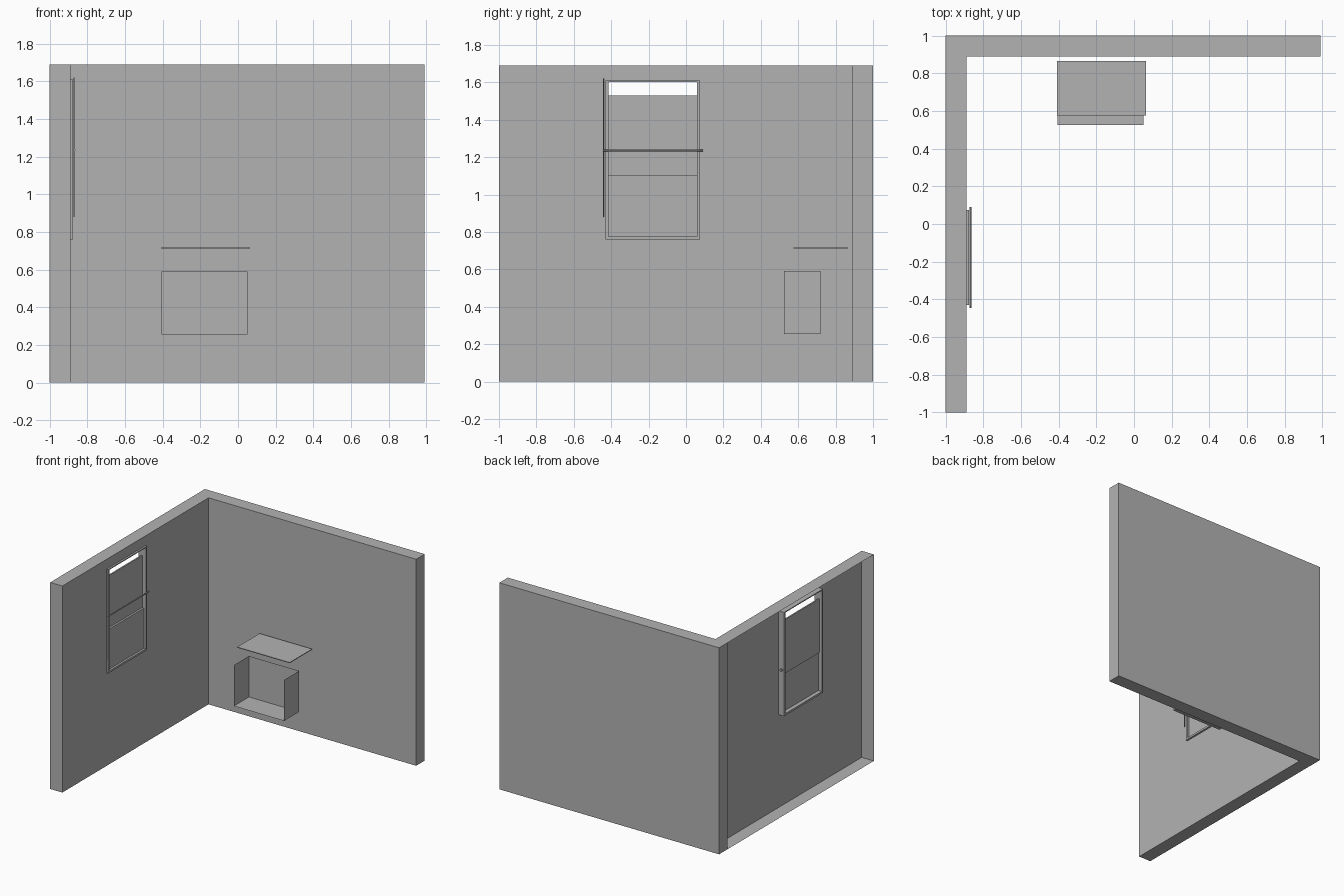
import bpy
import bmesh
from mathutils import Vector

default = bpy.data.objects.get("Cube")
if default:
    bpy.data.objects.remove(default, do_unlink=True)

grey = bpy.data.materials.new("plain grey")
grey.use_nodes = True
COLOUR = (0.45, 0.45, 0.45, 1)
grey.diffuse_color = COLOUR
grey.node_tree.nodes["Principled BSDF"].inputs["Base Color"].default_value = COLOUR


def finish(name, bm):
    mesh = bpy.data.meshes.new(name)
    bm.to_mesh(mesh)
    bm.free()
    mesh.materials.append(grey)
    obj = bpy.data.objects.new(name, mesh)
    bpy.context.collection.objects.link(obj)
    return obj


def box_mesh(x, y, z):
    """Box between the given (low, high) limits on each axis."""
    bm = bmesh.new()
    bmesh.ops.create_cube(bm, size=1)
    for v in bm.verts:
        v.co = Vector([sum(r) / 2 + c * (r[1] - r[0]) for c, r in zip(v.co, (x, y, z))])
    return bm


def box(name, x, y, z):
    return finish(name, box_mesh(x, y, z))


def drop_faces(bm, rule):
    bm.normal_update()
    faces = [f for f in bm.faces if rule(f)]
    bmesh.ops.delete(bm, geom=faces, context='FACES')


def rod(name, start, end, radius):
    a, b = Vector(start), Vector(end)
    bm = bmesh.new()
    bmesh.ops.create_cone(bm, cap_ends=True, segments=8, radius1=radius,
                          radius2=radius, depth=(b - a).length)
    obj = finish(name, bm)
    obj.location = (a + b) / 2
    obj.rotation_euler = (b - a).to_track_quat('Z', 'Y').to_euler()


TOP = 1.69
INNER = -0.89          # room side of the window wall
WY = (-0.43, 0.075)    # window opening
WZ = (0.76, 1.61)
RIM = 0.016

# Back wall
box("back_wall", (-1, 0.99), (0.89, 1), (0, TOP))

# Window wall: hollow, open on the outside, with a window opening
bm = box_mesh((-1, INNER), (-1, 0.89), (0, TOP))
drop_faces(bm, lambda f: f.normal.x < -0.9 or f.normal.y > 0.9)
for axis, limits in ((Vector((0, 1, 0)), WY), (Vector((0, 0, 1)), WZ)):
    for d in limits:
        geom = [f for f in bm.faces if f.normal.x > 0.9]
        geom += list({e for f in geom for e in f.edges} | {v for f in geom for v in f.verts})
        bmesh.ops.bisect_plane(bm, geom=geom, plane_co=axis * d, plane_no=axis)
        bm.normal_update()


def in_opening(f):
    c = f.calc_center_median()
    return f.normal.x > 0.9 and WY[0] < c.y < WY[1] and WZ[0] < c.z < WZ[1]


drop_faces(bm, in_opening)
finish("window_wall", bm)

# Window frame: a deep rectangular tube through the wall
FX = (-0.94, -0.875)
inner_y = (WY[0] + RIM, WY[1] - RIM)
inner_z = (WZ[0] + RIM, WZ[1] - RIM / 2)
box("frame_sill", FX, WY, (WZ[0], inner_z[0]))
box("frame_head", FX, WY, (inner_z[1], WZ[1]))
box("frame_front_jamb", FX, (WY[0], inner_y[0]), inner_z)
box("frame_back_jamb", FX, (inner_y[1], WY[1]), inner_z)

# Two overlapping sashes, with a gap above the upper one
box("upper_sash", (-0.92, -0.908), inner_y, (1.09, 1.53))
box("lower_sash", (-0.908, -0.892), inner_y, (inner_z[0], 1.105))
rod("frame_knob", (-0.92, WY[1], 1.135), (-0.92, WY[1] + 0.015, 1.135), 0.01)

# Thin rods on the room side of the window
rod("cross_rod", (-0.868, -0.445, 1.235), (-0.868, 0.09, 1.235), 0.005)
rod("upright_rod", (-0.87, -0.442, 0.88), (-0.87, -0.442, 1.62), 0.003)

# Open tray of thin sheets, without front or top
bm = box_mesh((-0.405, 0.05), (0.525, 0.72), (0.255, 0.59))
drop_faces(bm, lambda f: f.normal.z > 0.9 or f.normal.y < -0.9)
finish("open_box", bm)

# Shelf above the open box
box("shelf", (-0.41, 0.065), (0.575, 0.865), (0.712, 0.718))
